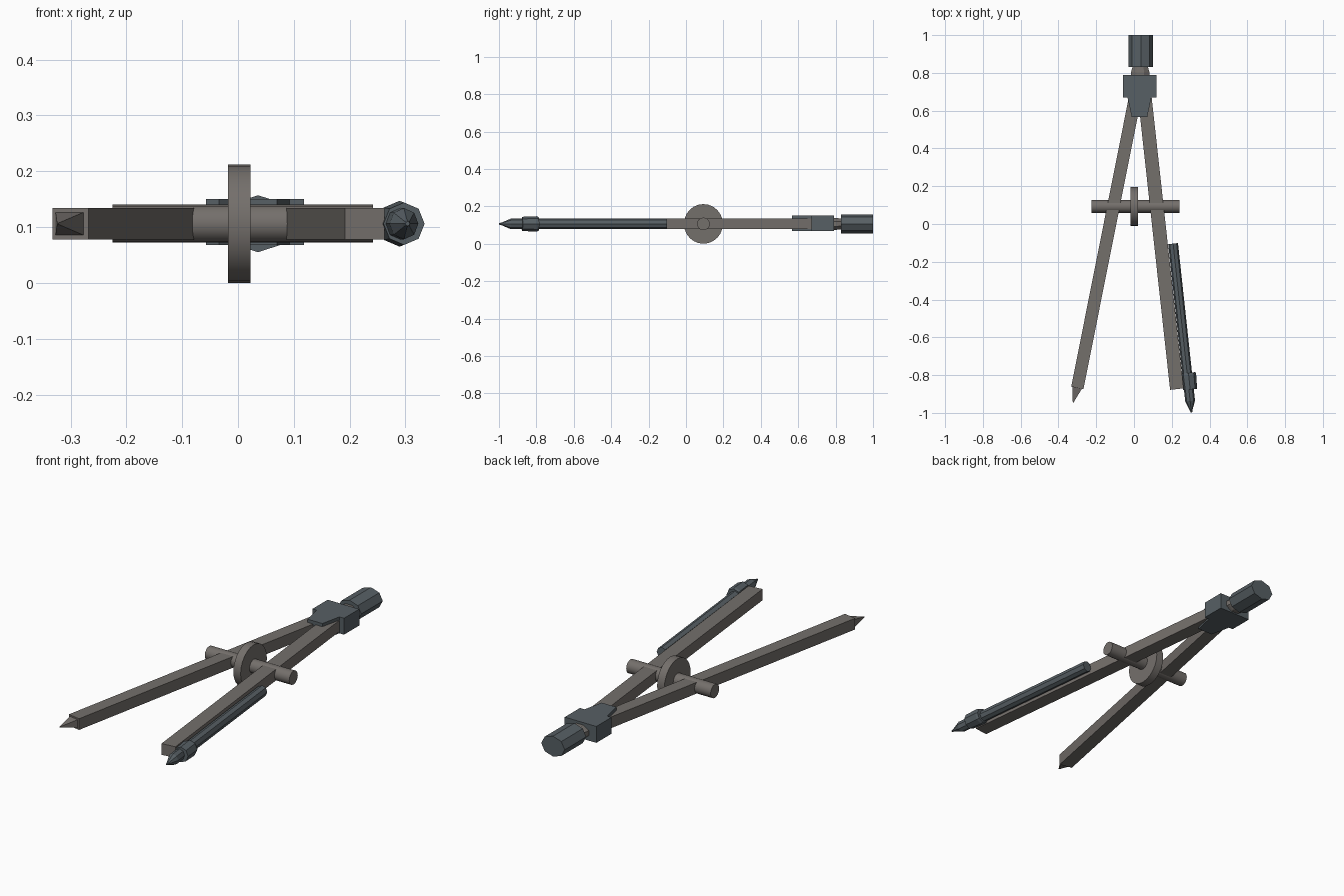
import bpy, bmesh
from math import pi
from mathutils import Vector, Matrix

if "Cube" in bpy.data.objects:
    bpy.data.objects.remove(bpy.data.objects["Cube"])

Z = 0.106  # height of the mid plane


def material(name, rgb):
    m = bpy.data.materials.new(name)
    m.diffuse_color = (*rgb, 1)
    m.use_nodes = True
    m.node_tree.nodes["Principled BSDF"].inputs["Base Color"].default_value = m.diffuse_color
    return m


STEEL = material("warm_steel", (0.175, 0.16, 0.148))
DARK = material("dark_metal", (0.095, 0.115, 0.128))


def finish(name, bm, mat, smooth=False):
    bmesh.ops.recalc_face_normals(bm, faces=bm.faces)
    me = bpy.data.meshes.new(name)
    bm.to_mesh(me)
    bm.free()
    me.materials.append(mat)
    ob = bpy.data.objects.new(name, me)
    bpy.context.collection.objects.link(ob)
    if smooth:
        bpy.context.view_layer.objects.active = ob
        ob.select_set(True)
        bpy.ops.object.shade_smooth_by_angle(angle=pi / 6)
        ob.select_set(False)
    return ob


def loft(name, start, end, rings, sides, mat, phase=0.0, smooth=False):
    """Stack polygon rings (distance, half width, half height) from start towards end."""
    a, b = Vector((*start, Z)), Vector((*end, Z))
    d = (b - a).normalized()
    side, up = d.cross(Vector((0, 0, 1))), Vector((0, 0, 1))
    bm = bmesh.new()
    loops = []
    for t, w, h in rings:
        loop = []
        for i in range(sides):
            v = Matrix.Rotation(2 * pi * i / sides + phase, 2) @ Vector((1, 0))
            loop.append(bm.verts.new(a + d * t + side * v.x * w + up * v.y * h))
        loops.append(loop)
    for p, q in zip(loops, loops[1:]):
        for i in range(sides):
            j = (i + 1) % sides
            bm.faces.new((p[i], p[j], q[j], q[i]))
    bm.faces.new(loops[0])
    bm.faces.new(loops[-1])
    return finish(name, bm, mat, smooth)


def plate(name, outline, z0, z1, mat):
    """Extrude an outline drawn in the top view."""
    bm = bmesh.new()
    face = bm.faces.new([bm.verts.new((x, y, z0)) for x, y in outline])
    ext = bmesh.ops.extrude_face_region(bm, geom=[face])
    bmesh.ops.translate(bm, vec=(0, 0, z1 - z0),
                        verts=[v for v in ext["geom"] if isinstance(v, bmesh.types.BMVert)])
    return finish(name, bm, mat)


R2 = 2 ** 0.5  # square rings: circumradius per half width


def leg(name, top, bottom, half_w, half_h):
    length = (Vector(bottom) - Vector(top)).length
    loft(name, top, bottom, [(0, half_w * R2, half_h * R2), (length, half_w * R2, half_h * R2)],
         4, STEEL, pi / 4)


# Legs
leg("needle_leg", (0.012, 0.70), (-0.300, -0.868), 0.033, 0.028)
leg("pencil_leg", (0.054, 0.70), (0.227, -0.874), 0.036, 0.028)

# Needle point
loft("needle_point", (-0.300, -0.860), (-0.323, -0.948),
     [(0, 0.028 * R2, 0.022 * R2), (0.091, 0.0015, 0.0015)], 4, STEEL, pi / 4)

# Hinge block with tapered lower part
plate("hinge_block", [(-0.057, 0.79), (-0.057, 0.67), (-0.034, 0.67), (-0.012, 0.567),
                      (0.070, 0.567), (0.092, 0.67), (0.118, 0.67), (0.118, 0.79)],
      0.068, 0.150, DARK)

# Neck and octagonal handle
loft("handle_neck", (0.033, 0.78), (0.033, 1),
     [(0, 0.052, 0.034), (0.025, 0.052, 0.034), (0.06, 0.042, 0.03)], 8, STEEL, pi / 8)
loft("handle", (0.036, 0.83), (0.036, 1.0), [(0, 0.065, 0.051), (0.17, 0.065, 0.051)], 8, DARK)

# Adjusting rod and thumb wheel
loft("adjusting_rod", (-0.225, 0.093), (0.242, 0.093),
     [(0, 0.034, 0.034), (0.467, 0.034, 0.034)], 16, STEEL, smooth=True)
loft("thumb_wheel", (-0.018, 0.093), (0.022, 0.093),
     [(0, 0.104, 0.106), (0.04, 0.104, 0.106)], 24, STEEL, smooth=True)

# Pencil: barrel, cone and lead tip
TOP, TIP = (0.207, -0.104), (0.304, -1.0)
loft("pencil", TOP, TIP, [(0, 0.026, 0.028), (0.838, 0.026, 0.028), (0.885, 0.008, 0.008),
                          (0.900, 0.004, 0.004)], 8, DARK)

# Collar clamping the pencil to the leg
loft("pencil_collar", (0.288, -0.788), (0.2975, -0.876),
     [(0, 0.037, 0.037), (0.012, 0.040, 0.041), (0.0885, 0.037, 0.038)], 8, DARK)
